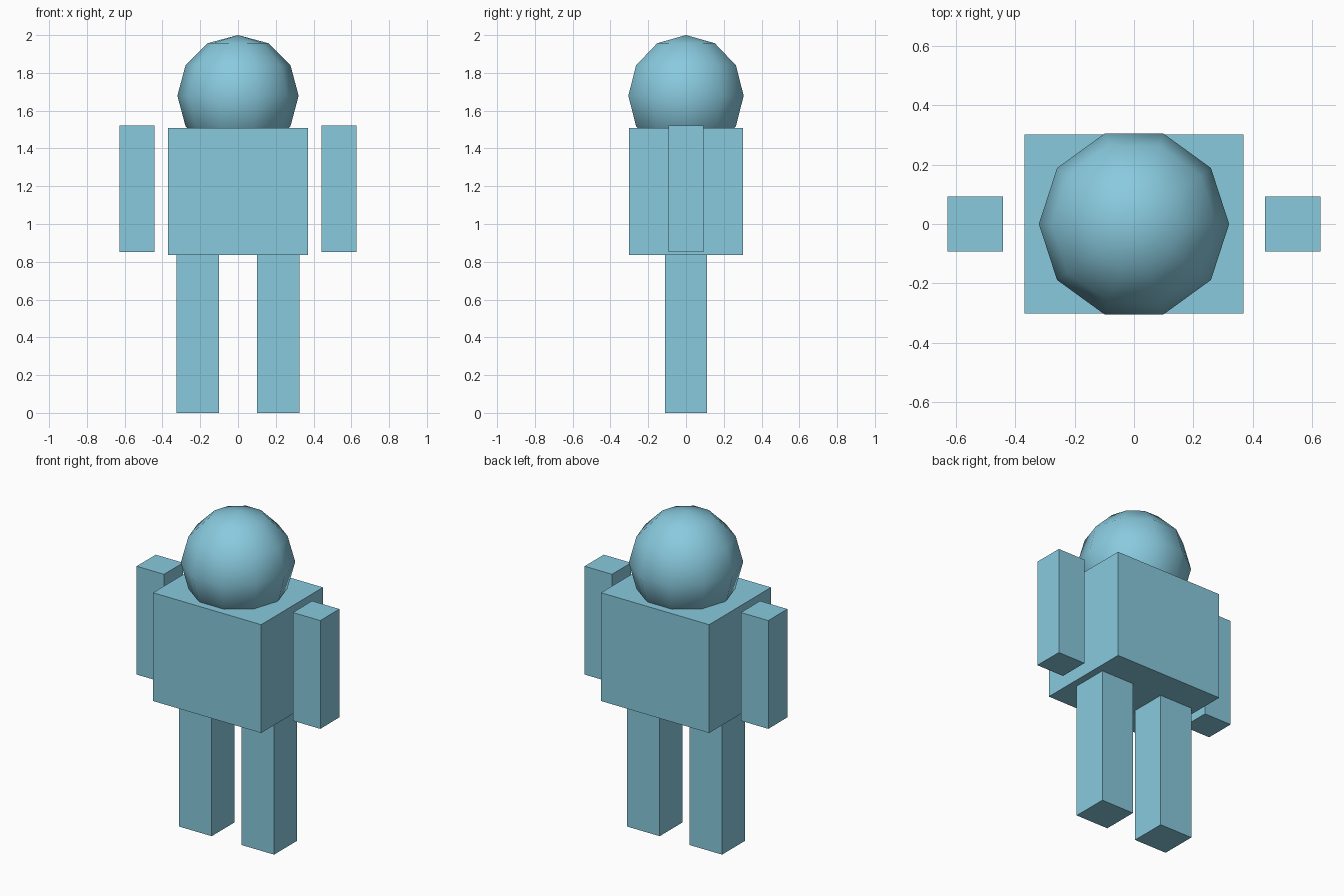
import bpy, bmesh, math

if "Cube" in bpy.data.objects:
    bpy.data.objects.remove(bpy.data.objects["Cube"])

blue = bpy.data.materials.new("light_blue")
blue.diffuse_color = (0.25, 0.59, 0.73, 1)
blue.use_nodes = True
blue.node_tree.nodes["Principled BSDF"].inputs["Base Color"].default_value = blue.diffuse_color


def finish(name, bm, smooth=False):
    bmesh.ops.recalc_face_normals(bm, faces=bm.faces)
    for f in bm.faces:
        f.smooth = smooth
    mesh = bpy.data.meshes.new(name)
    bm.to_mesh(mesh)
    bm.free()
    mesh.materials.append(blue)
    obj = bpy.data.objects.new(name, mesh)
    bpy.context.collection.objects.link(obj)
    return obj


def box(name, x, half_x, half_y, z0, z1):
    bm = bmesh.new()
    bmesh.ops.create_cube(bm, size=2)
    bmesh.ops.scale(bm, vec=(half_x, half_y, (z1 - z0) / 2), verts=bm.verts)
    bmesh.ops.translate(bm, vec=(x, 0, (z0 + z1) / 2), verts=bm.verts)
    return finish(name, bm)


# Torso
box("torso", 0, 0.37, 0.302, 0.837, 1.507)

# Arms and legs, one of each per side
for side, s in (("left", -1), ("right", 1)):
    box(side + "_arm", s * 0.535, 0.0935, 0.0935, 0.852, 1.522)
    box(side + "_leg", s * 0.2135, 0.112, 0.112, 0.0, 0.837)

# Head: ten-sided ball, six bands high, made by spinning a half circle about z
R, SIDES, BANDS = 0.321, 10, 6
bm = bmesh.new()
arc = [bm.verts.new((R * math.sin(math.pi * i / BANDS), 0, R * math.cos(math.pi * i / BANDS)))
       for i in range(BANDS + 1)]
edges = [bm.edges.new(pair) for pair in zip(arc, arc[1:])]
bmesh.ops.spin(bm, geom=arc + edges, cent=(0, 0, 0), axis=(0, 0, 1),
               angle=2 * math.pi, steps=SIDES)
bmesh.ops.remove_doubles(bm, verts=bm.verts, dist=0.001)
bmesh.ops.translate(bm, vec=(0, 0, 2 - R), verts=bm.verts)
finish("head", bm, smooth=True)
